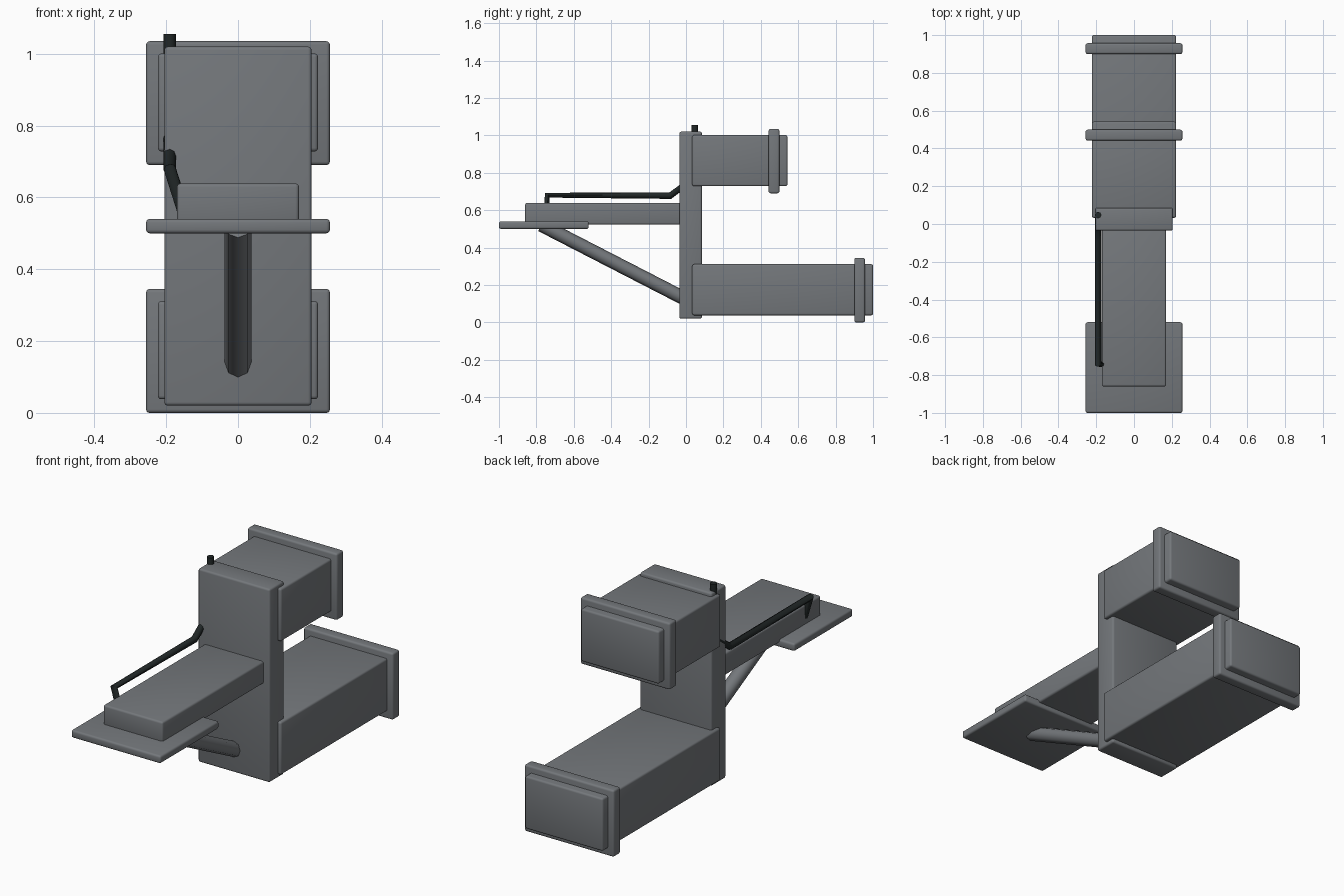
import bpy, math
from mathutils import Vector

if "Cube" in bpy.data.objects:
    bpy.data.objects.remove(bpy.data.objects["Cube"])


def material(name, rgb):
    m = bpy.data.materials.new(name)
    m.diffuse_color = (*rgb, 1)
    m.use_nodes = True
    m.node_tree.nodes["Principled BSDF"].inputs["Base Color"].default_value = m.diffuse_color
    return m


GREY = material("steel grey", (0.175, 0.187, 0.2))
DARK = material("dark rubber", (0.015, 0.02, 0.02))


def smooth(ob, angle=35):
    bpy.ops.object.select_all(action='DESELECT')
    ob.select_set(True)
    bpy.context.view_layer.objects.active = ob
    bpy.ops.object.shade_smooth_by_angle(angle=math.radians(angle))


def box(name, half_x, y0, y1, z0, z1, bevel=0.01):
    bpy.ops.mesh.primitive_cube_add(size=1, location=(0, (y0 + y1) / 2, (z0 + z1) / 2))
    ob = bpy.context.object
    ob.name = name
    ob.scale = (2 * half_x, y1 - y0, z1 - z0)
    bpy.ops.object.transform_apply(location=False, rotation=False, scale=True)
    ob.data.materials.append(GREY)
    mod = ob.modifiers.new("soft_edges", 'BEVEL')
    mod.width, mod.segments = bevel, 3
    bpy.ops.object.modifier_apply(modifier=mod.name)
    smooth(ob)
    return ob


# upright column
box("column", 0.205, -0.035, 0.085, 0.02, 1.02)

# two rear arms, each with a collar near the end
for tag, z, end in (("lower", 0.0, 1.0), ("upper", 0.69, 0.542)):
    box(tag + "_arm", 0.223, 0.033, end, z + 0.038, z + 0.311)
    box(tag + "_collar", 0.256, end - 0.1, end - 0.043, z, z + 0.345)

# front beam and the flat plate beneath it
box("front_beam", 0.17, -0.86, 0.0, 0.523, 0.639)
box("front_plate", 0.256, -1.0, -0.52, 0.5, 0.54)

# diagonal brace from column to plate
a, b = Vector((0, 0.0, 0.123)), Vector((0, -0.773, 0.521))
bpy.ops.mesh.primitive_cylinder_add(vertices=8, radius=0.037, depth=(b - a).length,
                                    location=(a + b) / 2)
brace = bpy.context.object
brace.name = "diagonal_brace"
brace.rotation_euler = (math.atan2(a.y - b.y, b.z - a.z), 0, 0)
brace.data.materials.append(GREY)
smooth(brace, 50)

# cable running through the column and along the beam
path = [(-0.19, 0.047, 1.055), (-0.19, 0.047, 0.775), (-0.19, -0.085, 0.677),
        (-0.19, -0.742, 0.68), (-0.152, -0.745, 0.56)]
cu = bpy.data.curves.new("cable", 'CURVE')
cu.dimensions = '3D'
cu.bevel_depth = 0.0175
cu.bevel_resolution = 2
cu.use_fill_caps = True
sp = cu.splines.new('POLY')
sp.points.add(len(path) - 1)
for p, c in zip(sp.points, path):
    p.co = (*c, 1)
cable = bpy.data.objects.new("cable", cu)
bpy.context.collection.objects.link(cable)
cu.materials.append(DARK)
bpy.ops.object.select_all(action='DESELECT')
cable.select_set(True)
bpy.context.view_layer.objects.active = cable
bpy.ops.object.convert(target='MESH')
smooth(bpy.context.object, 50)
